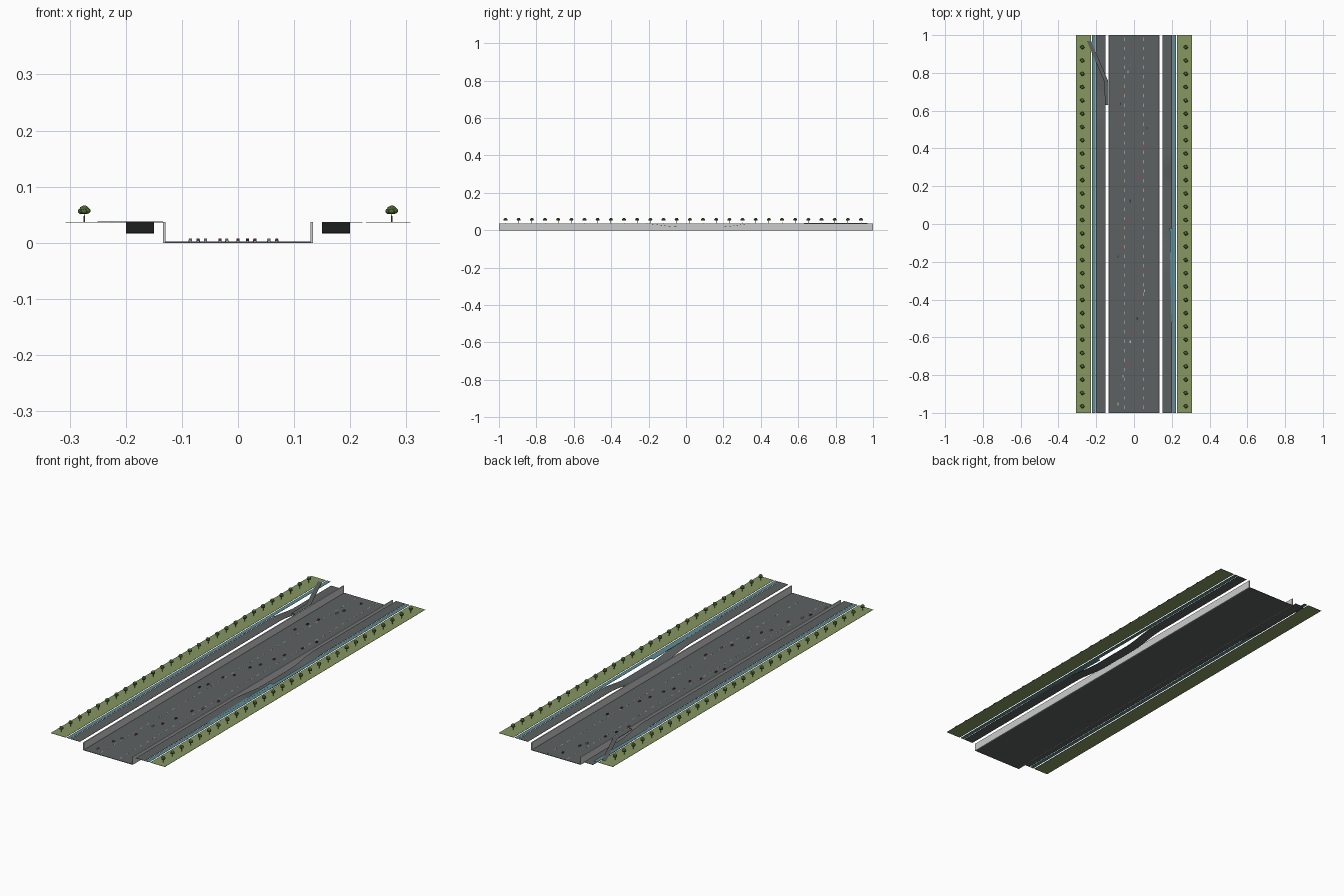
import bpy, bmesh, math, random
from mathutils import Matrix

if "Cube" in bpy.data.objects:
    bpy.data.objects.remove(bpy.data.objects["Cube"])
random.seed(4)
DECK = 0.037   # street level above the sunken roadway


def mat(name, rgb):
    m = bpy.data.materials.new(name)
    m.diffuse_color = (*rgb, 1)
    m.use_nodes = True
    m.node_tree.nodes["Principled BSDF"].inputs["Base Color"].default_value = m.diffuse_color
    return m


ASPHALT = mat("asphalt", (0.11, 0.12, 0.12))
GRASS = mat("grass", (0.24, 0.31, 0.12))
PATH = mat("cycle_path", (0.11, 0.27, 0.31))
WHITE = mat("white_paint", (0.75, 0.75, 0.72))
BARK = mat("bark", (0.08, 0.05, 0.03))
LEAF = mat("leaves", (0.09, 0.16, 0.04))
PAINTS = [mat("car_" + n, c) for n, c in (
    ("silver", (0.45, 0.47, 0.5)), ("black", (0.04, 0.04, 0.05)),
    ("red", (0.35, 0.06, 0.04)), ("blue", (0.08, 0.15, 0.3)))]


def finish(name, bm, *mats):
    bmesh.ops.recalc_face_normals(bm, faces=bm.faces)
    me = bpy.data.meshes.new(name)
    bm.to_mesh(me)
    bm.free()
    ob = bpy.data.objects.new(name, me)
    bpy.context.collection.objects.link(ob)
    for m in mats:
        me.materials.append(m)
    return ob


def box(bm, x0, x1, y0, y1, z0, z1, mi=0):
    c = ((x0 + x1) / 2, (y0 + y1) / 2, (z0 + z1) / 2)
    r = bmesh.ops.create_cube(bm, size=1, matrix=Matrix.Translation(c)
                              @ Matrix.Diagonal((x1 - x0, y1 - y0, z1 - z0, 1)))
    for f in {f for v in r["verts"] for f in v.link_faces}:
        f.material_index = mi


def slab(name, m, *dims):
    bm = bmesh.new()
    box(bm, *dims)
    return finish(name, bm, m) if m else finish(name, bm)


def strip(name, m, stations, thick):
    """Ribbon through (x_left, x_right, y, z_top) stations."""
    bm = bmesh.new()
    rings = [[bm.verts.new(p) for p in ((a, y, z), (b, y, z), (b, y, z - thick), (a, y, z - thick))]
             for a, b, y, z in stations]
    for r, s in zip(rings, rings[1:]):
        for i in range(4):
            j = (i + 1) % 4
            bm.faces.new((r[i], r[j], s[j], s[i]))
    bm.faces.new(rings[0])
    bm.faces.new(rings[-1][::-1])
    return finish(name, bm, m)


def ease(y0, y1, z0, z1, n=8):
    return [(y0 + (y1 - y0) * i / n, z0 + (z1 - z0) * (1 - math.cos(math.pi * i / n)) / 2)
            for i in range(n + 1)]


# sunken roadway with retaining walls, grass verges and cycle paths
slab("main_road", ASPHALT, -0.13, 0.13, -1, 1, 0, 0.002)
for side, s in (("left", -1), ("right", 1)):
    def span(a, b):
        return sorted((s * a, s * b))
    slab(side + "_retaining_wall", None, *span(0.129, 0.134), -1, 1, 0, DECK)
    slab(side + "_verge", GRASS, *span(0.228, 0.307), -1, 1, DECK - 0.001, DECK)
    slab(side + "_cycle_path", PATH, *span(0.203, 0.222), -1, 1, DECK - 0.001, DECK)

# service roads, each dipping through an underpass
LOW = 0.018
right = [(-1, DECK)] + ease(-0.25, -0.02, DECK, LOW) + ease(0.18, 0.37, LOW, DECK) + [(1, DECK)]
left = [(-1, DECK)] + ease(0.53, 0.73, DECK, LOW) + [(1, LOW)]
strip("right_service_road", ASPHALT, [(0.15, 0.20, y, z) for y, z in right], 0.001)
strip("left_service_road", ASPHALT, [(-0.20, -0.15, y, z) for y, z in left], 0.001)

# crossing ramp on the left and widened cycle path on the right
strip("left_crossing_ramp", ASPHALT, [(-0.154, -0.134, 0.63, DECK + 0.0008), (-0.156, -0.134, 0.75, DECK + 0.0008),
      (-0.25, -0.228, 0.97, DECK + 0.0008)], 0.0016)
strip("right_path_ramp", PATH, [(0.198, 0.204, -0.52, DECK + 0.0004), (0.191, 0.204, -0.14, DECK + 0.0004),
      (0.189, 0.204, -0.02, DECK + 0.0004)], 0.0012)

# lane markings
bm = bmesh.new()
for x in (-0.052, 0.052):
    for i in range(40):
        y = -0.98 + i * 0.05
        box(bm, x - 0.001, x + 0.001, y, y + 0.018, 0.002, 0.0023)
finish("lane_markings", bm, WHITE)

# cars scattered over the lanes
lanes = (-0.085, -0.071, -0.058, -0.032, -0.02, 0, 0.017, 0.03, 0.055, 0.069)
for n in range(26):
    bm = bmesh.new()
    x = lanes[n % len(lanes)]
    y = -0.94 + 1.88 * n / 25 + random.uniform(-0.025, 0.025)
    box(bm, x - 0.003, x + 0.003, y - 0.007, y + 0.007, 0.0028, 0.0055)
    box(bm, x - 0.0026, x + 0.0026, y - 0.004, y + 0.0035, 0.0055, 0.0078)
    for wx in (-0.0024, 0.0024):
        for wy in (-0.0045, 0.0045):
            box(bm, x + wx - 0.0006, x + wx + 0.0006, y + wy - 0.0012, y + wy + 0.0012, 0.002, 0.0034, 1)
    finish(f"car_{n + 1}", bm, random.choice(PAINTS), PAINTS[1])

# street tree: thin trunk with a lumpy crown, repeated down both verges
bm = bmesh.new()
bmesh.ops.create_cone(bm, cap_ends=True, segments=6, radius1=0.0013, radius2=0.0009, depth=0.016,
                      matrix=Matrix.Translation((0, 0, 0.008)))
trunk_faces = len(bm.faces)
for x, y, z, r in ((0, 0, 0.0225, 0.0085), (-0.005, 0.002, 0.0195, 0.0065), (0.005, -0.002, 0.02, 0.0065),
                   (0.001, 0.005, 0.019, 0.006), (0, -0.005, 0.019, 0.006)):
    bmesh.ops.create_icosphere(bm, subdivisions=2, radius=r,
                               matrix=Matrix.Translation((x, y, z)) @ Matrix.Diagonal((1, 1, 0.85, 1)))
bm.faces.ensure_lookup_table()
for f in bm.faces[trunk_faces:]:
    f.material_index = 1
tree = finish("tree_1", bm, BARK, LEAF)
tree.location = (-0.274, -0.965, DECK)
for n in range(1, 56):
    t = tree.copy()
    t.name = f"tree_{n + 1}"
    t.location = ((-0.274, 0.274)[n % 2], -0.965 + 0.0704 * (n // 2), DECK)
    bpy.context.collection.objects.link(t)
